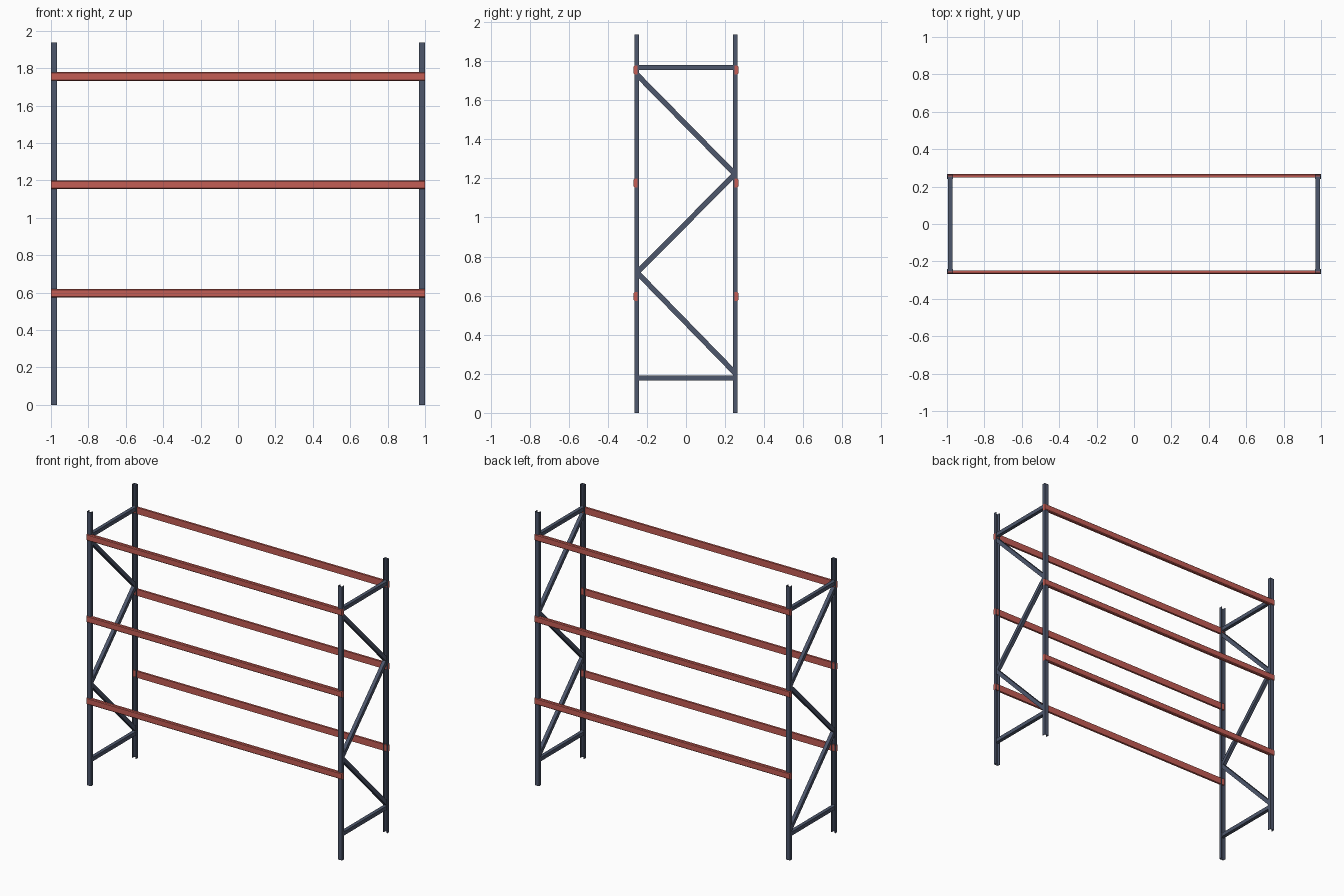
import bpy, bmesh
from mathutils import Vector

if "Cube" in bpy.data.objects:
    bpy.data.objects.remove(bpy.data.objects["Cube"])


def material(name, rgb):
    m = bpy.data.materials.new(name)
    m.diffuse_color = (*rgb, 1)
    m.use_nodes = True
    m.node_tree.nodes["Principled BSDF"].inputs["Base Color"].default_value = m.diffuse_color
    return m


STEEL = material("slate steel", (0.075, 0.095, 0.15))
RED = material("beam red", (0.55, 0.11, 0.09))


def extrude(name, profile, origin, u, v, path, mat):
    """Sweep a closed (u, v) profile along the path vector and cap it."""
    bm = bmesh.new()
    o, u, v, path = Vector(origin), Vector(u), Vector(v), Vector(path)
    face = bm.faces.new([bm.verts.new(o + u * a + v * b) for a, b in profile])
    res = bmesh.ops.extrude_face_region(bm, geom=[face], use_keep_orig=True)
    bmesh.ops.translate(bm, vec=path, verts=[e for e in res["geom"] if isinstance(e, bmesh.types.BMVert)])
    bmesh.ops.recalc_face_normals(bm, faces=bm.faces[:])
    mesh = bpy.data.meshes.new(name)
    bm.to_mesh(mesh)
    bm.free()
    mesh.materials.append(mat)
    ob = bpy.data.objects.new(name, mesh)
    bpy.context.collection.objects.link(ob)


def rect(w, h):
    return [(-w / 2, -h / 2), (w / 2, -h / 2), (w / 2, h / 2), (-w / 2, h / 2)]


H = 1.937          # upright height
POST_X = 0.983     # centre of the end frames
OUT, IN = 0.264, 0.241
T = 0.004          # sheet thickness
W = 0.0165         # half width of an upright

# open channel, web on the outer side, mouth facing the opposite upright
CHANNEL = [(-W, IN), (-W, OUT), (W, OUT), (W, IN),
           (W - T, IN), (W - T, OUT - T), (-W + T, OUT - T), (-W + T, IN)]

# beam section with chamfered outer edges (outward, up)
BEAM = [(0.248, -0.023), (0.263, -0.023), (0.268, -0.018),
        (0.268, 0.018), (0.263, 0.023), (0.248, 0.023)]

ZIGZAG = [(-0.25, 1.73), (0.25, 1.222), (-0.25, 0.718), (0.25, 0.205)]

for sx, side in ((-1, "left"), (1, "right")):
    x = sx * POST_X
    # uprights
    for sy, end in ((-1, "front"), (1, "back")):
        extrude(f"{side}_{end}_upright", CHANNEL, (x, 0, 0),
                (1, 0, 0), (0, sy, 0), (0, 0, H), STEEL)
    # horizontal braces
    for z, level in ((0.179, "lower"), (1.767, "upper")):
        extrude(f"{side}_{level}_brace", rect(0.025, 0.027), (x, -0.255, z),
                (1, 0, 0), (0, 0, 1), (0, 0.51, 0), STEEL)
    # diagonal braces
    for i, (a, b) in enumerate(zip(ZIGZAG, ZIGZAG[1:])):
        p, q = Vector((x, *a)), Vector((x, *b))
        d = q - p
        across = d.normalized().cross(Vector((1, 0, 0)))
        extrude(f"{side}_diagonal_{i + 1}", rect(0.025, 0.027), p,
                (1, 0, 0), across, d, STEEL)

# shelf beams
for z, level in ((0.596, "lower"), (1.176, "middle"), (1.755, "upper")):
    for sy, end in ((-1, "front"), (1, "back")):
        extrude(f"{level}_{end}_beam", BEAM, (-1, 0, z),
                (0, sy, 0), (0, 0, 1), (2, 0, 0), RED)
